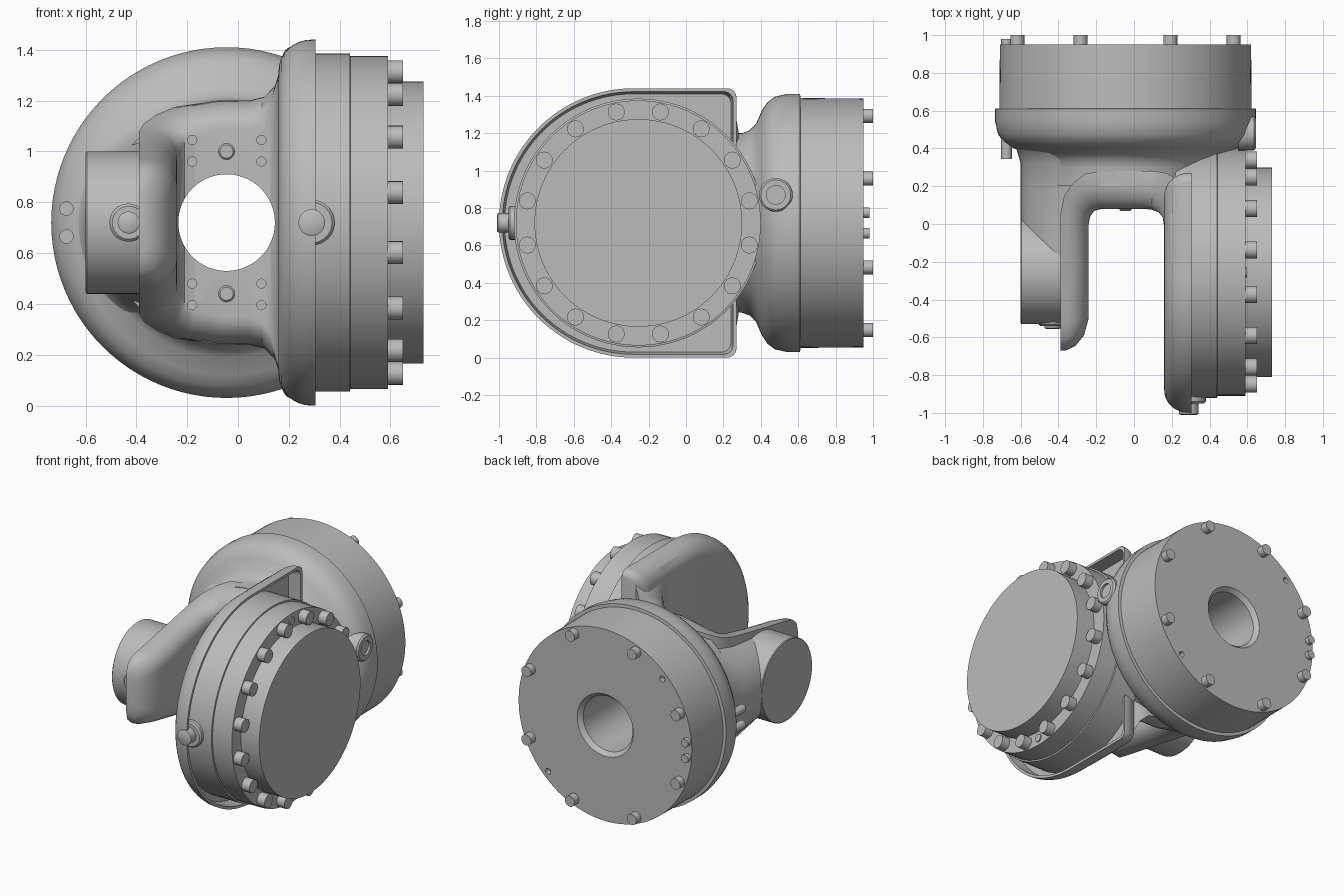
import bpy, bmesh, math
from math import sin, cos, pi

cube = bpy.data.objects.get("Cube")
if cube:
    bpy.data.objects.remove(cube, do_unlink=True)

CZ = 0.72            # height of both drum axes
BX = -0.045          # x of the rear drum axis
FY = -0.255          # y of the front drum axis

grey = bpy.data.materials.new("cast_grey")
grey.use_nodes = True
grey.diffuse_color = (0.5, 0.5, 0.5, 1)
grey.node_tree.nodes["Principled BSDF"].inputs["Base Color"].default_value = (0.5, 0.5, 0.5, 1)


def loft(name, rings, loop=False):
    """Skin rings of equal length; cap the ends, or join last to first."""
    bm = bmesh.new()
    vs = [[bm.verts.new(p) for p in ring] for ring in rings]
    pairs = list(zip(vs, vs[1:]))
    if loop:
        pairs.append((vs[-1], vs[0]))
    else:
        bm.faces.new(vs[0])
        bm.faces.new(vs[-1])
    n = len(vs[0])
    for a, b in pairs:
        for i in range(n):
            j = (i + 1) % n
            bm.faces.new((a[i], a[j], b[j], b[i]))
    bmesh.ops.recalc_face_normals(bm, faces=bm.faces)
    mesh = bpy.data.meshes.new(name)
    bm.to_mesh(mesh)
    bm.free()
    ob = bpy.data.objects.new(name, mesh)
    bpy.context.collection.objects.link(ob)
    mesh.materials.append(grey)
    return ob


def lathe(name, profile, axis, u, z=CZ, n=96, loop=False):
    """Turn (radius, position) pairs around a horizontal axis."""
    rings = []
    for r, t in profile:
        ring = []
        for k in range(n):
            a = 2 * pi * k / n
            c, s = u + r * cos(a), z + r * sin(a)
            ring.append((t, c, s) if axis == "X" else (c, t, s))
        rings.append(ring)
    return loft(name, rings, loop)


def stub(name, r, t0, t1, axis, u, z=CZ):
    return lathe(name, [(r, t0), (r, t1)], axis, u, z, 24)


def cut(target, cutters):
    """Subtract each cutter, then discard it."""
    for c in cutters:
        c.hide_render = True
        m = target.modifiers.new("cut", "BOOLEAN")
        m.operation, m.solver, m.object = "DIFFERENCE", "EXACT", c
        bpy.ops.object.select_all(action="DESELECT")
        bpy.context.view_layer.objects.active = target
        target.select_set(True)
        bpy.ops.object.modifier_apply(modifier=m.name)
        bpy.data.objects.remove(c, do_unlink=True)


# Rear drum: rounded flange, neck and through bore
rear = lathe("rear_drum", [
    (0.19, 0.2), (0.48, 0.2), (0.48, 0.3), (0.495, 0.34), (0.53, 0.375),
    (0.6, 0.405), (0.645, 0.435), (0.675, 0.475), (0.69, 0.54), (0.69, 0.61),
    (0.668, 0.612), (0.665, 0.95), (0.215, 0.95), (0.19, 0.92)],
    "Y", BX, loop=True)
d = 0.62 * cos(pi / 4)
cut(rear, [stub("pit", 0.02, 0.91, 1.0, "Y", BX + s * d, CZ - s * d) for s in (-1, 1)])
for k in range(8):
    a = pi / 8 + k * pi / 4
    stub("rear_bolt", 0.037, 0.94, 1.0, "Y", BX + 0.62 * cos(a), CZ + 0.62 * sin(a))
for z in (CZ - 0.055, CZ + 0.055):
    stub("rear_small_bolt", 0.028, 0.94, 0.98, "Y", -0.675, z)
    stub("flange_screw", 0.028, 0.345, 0.48, "Y", -0.675, z)
lathe("rear_side_boss", [(0.09, 0.55), (0.09, 0.635), (0.08, 0.645),
                         (0.05, 0.645), (0.05, 0.63)], "X", 0.48, 0.87, 32)

# Front drum with stepped casing and end cap
lathe("front_drum", [(0.63, 0.19), (0.665, 0.22), (0.665, 0.44),
                     (0.655, 0.442), (0.655, 0.59)], "X", FY)
lathe("end_cap", [(0.555, 0.58), (0.555, 0.73)], "X", FY)
for k in range(16):
    a = pi / 16 + k * pi / 8
    stub("cap_bolt", 0.045, 0.58, 0.65, "X", FY + 0.605 * cos(a), CZ + 0.605 * sin(a))
for s in (-1, 1):
    stub("cap_pin", 0.027, 0.58, 0.598, "X", FY, CZ + s * 0.605)


# Right yoke arm: shallow D-shaped pan around the front drum
def d_outline(x, inset):
    r, cy, back, f = 0.72 - inset, -0.28, 0.27 - inset, 0.05
    pts = [(x, back, CZ), ]
    for k in range(7):                       # upper rear corner
        a = k * pi / 12
        pts.append((x, back - f + f * cos(a), CZ + r - f + f * sin(a)))
    for k in range(65):                      # round front
        a = pi / 2 + k * pi / 64
        pts.append((x, cy + r * cos(a), CZ + r * sin(a)))
    for k in range(7):                       # lower rear corner
        a = -pi / 2 + k * pi / 12
        pts.append((x, back - f + f * cos(a), CZ - r + f + f * sin(a)))
    return pts


pan = []
for k in range(9):
    a = k * pi / 16
    pan.append(d_outline(0.29 - 0.13 * cos(a), 0.12 * (1 - sin(a))))
pan += [d_outline(0.305, 0), d_outline(0.305, 0.018), d_outline(0.22, 0.03)]
loft("right_yoke_arm", pan)


# Left arm and web: swept section, rounded on the inside of the yoke
def section(ix, iy, ox, oy, h):
    half = [(1, h)]
    r = min(0.11, h * 0.6)
    for k in range(8):
        a = k * pi / 14
        half.append((0.75 * (1 - sin(a)), h - r * (1 - cos(a))))
    half = [(f, z) for f, z in half]
    both = half + [(f, -z) for f, z in reversed(half)]
    return [(ix + (ox - ix) * f, iy + (oy - iy) * f, CZ + z) for f, z in both]


stations = [
    (-0.36, -0.67, -0.39, -0.67, 0.13), (-0.31, -0.645, -0.39, -0.655, 0.19),
    (-0.265, -0.59, -0.39, -0.61, 0.23), (-0.24, -0.5, -0.39, -0.52, 0.25),
    (-0.24, -0.2, -0.39, -0.2, 0.31), (-0.24, 0.0, -0.39, 0.05, 0.36),
    (-0.232, 0.04, -0.37, 0.15, 0.39), (-0.21, 0.07, -0.32, 0.22, 0.425),
    (-0.17, 0.08, -0.25, 0.27, 0.455), (-0.06, 0.08, -0.08, 0.28, 0.48),
    (0.04, 0.08, 0.04, 0.28, 0.48), (0.09, 0.077, 0.11, 0.28, 0.495),
    (0.13, 0.062, 0.17, 0.27, 0.55), (0.152, 0.035, 0.21, 0.25, 0.63),
    (0.162, -0.03, 0.22, 0.1, 0.69), (0.17, -0.2, 0.22, -0.2, 0.69)]
web = loft("left_yoke_arm_and_web", [section(*s) for s in stations])
holes = [lathe("bore", [(0.19, -0.1), (0.19, 0.5)], "Y", BX)]
for x in (-0.18, 0.092):
    for dz in (0.24, 0.325):
        holes += [stub("hole", 0.018, 0.0, 0.12, "Y", x, CZ + s * dz) for s in (-1, 1)]
cut(web, holes)
for s in (-1, 1):
    lathe("web_plug", [(0.032, 0.12), (0.032, 0.076), (0.026, 0.07)],
          "Y", BX, CZ + s * 0.28, 24)

# Left pivot housing and the rounded neck that runs back to the rear drum
lathe("left_pivot_housing", [(0.28, -0.3), (0.28, -0.595), (0.275, -0.6)], "X", -0.25)
neck = []
for y, rx, rz in ((-0.25, 0.29, 0.275), (0.0, 0.3, 0.3), (0.2, 0.3, 0.33),
                  (0.32, 0.3, 0.36), (0.39, 0.32, 0.4), (0.43, 0.36, 0.45)):
    neck.append([(-0.3 - rx * sin(k * pi / 32), y, CZ + rz * cos(k * pi / 32))
                 for k in range(33)])
loft("left_neck", neck)

# Forward-facing pivot plugs
for name, x, r, y in (("left_pivot_plug", -0.43, 0.075, -0.54),
                      ("right_pivot_plug", 0.29, 0.09, -0.95)):
    lathe(name, [(r, y + 0.13), (r, y + 0.01), (r - 0.01, y)], "Y", x, n=32)
    lathe(name + "_screw", [(r * 0.58, y + 0.05), (r * 0.58, y - 0.045 * (x > 0) - 0.01),
                            (r * 0.48, y - 0.045 * (x > 0) - 0.015)], "Y", x, n=32)

# Smooth shading with crisp edges
bpy.ops.object.select_all(action="DESELECT")
for ob in bpy.context.collection.objects:
    if ob.type == "MESH" and grey.name in ob.data.materials:
        ob.select_set(True)
        bpy.context.view_layer.objects.active = ob
bpy.ops.object.shade_smooth_by_angle(angle=math.radians(35))
